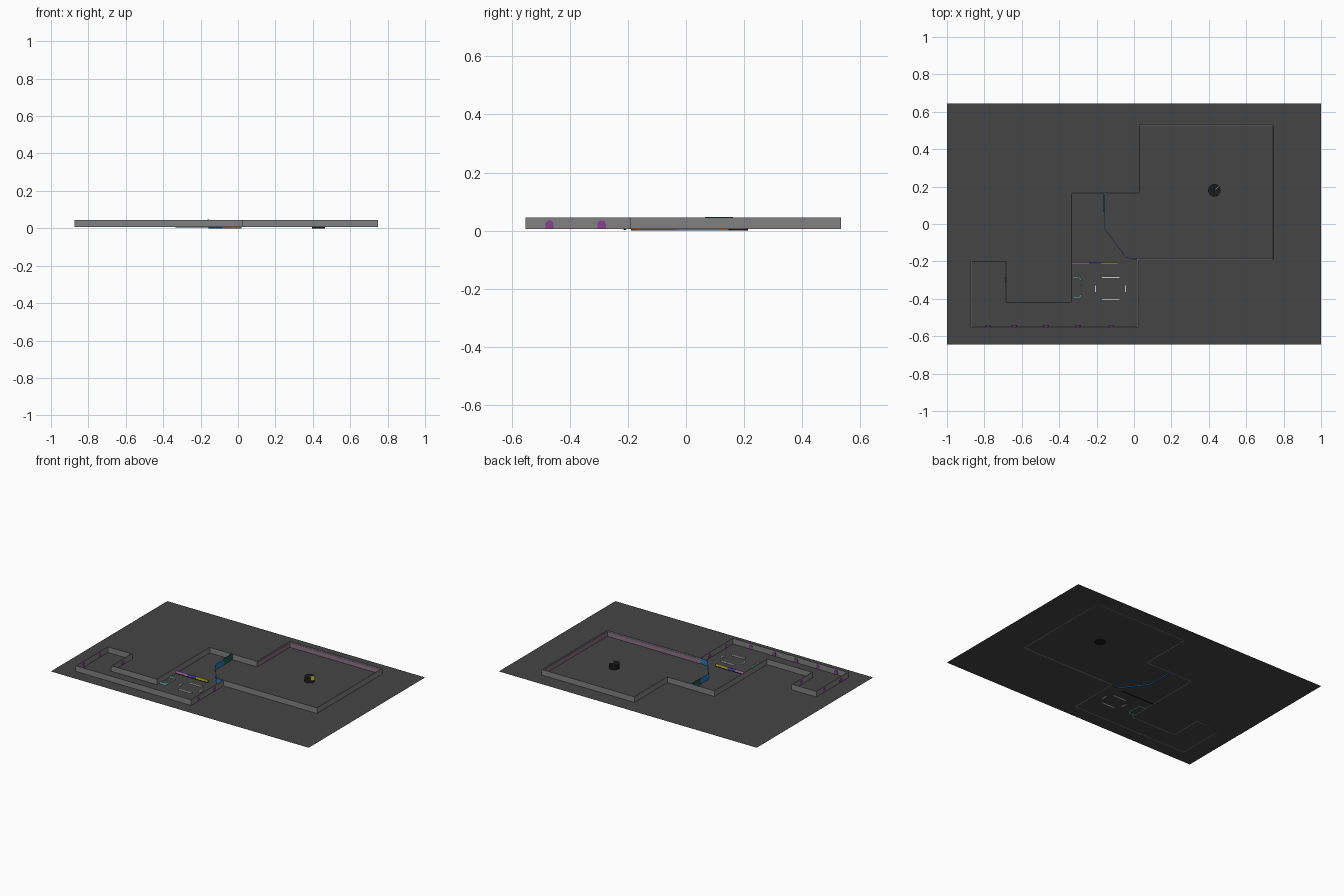
import bpy, bmesh, math
from mathutils import Vector

if "Cube" in bpy.data.objects:
    bpy.data.objects.remove(bpy.data.objects["Cube"])

G = 0.006   # floor level
H = 0.045   # wall top


def mat(name, r, g, b):
    m = bpy.data.materials.new(name)
    m.diffuse_color = (r, g, b, 1)
    m.use_nodes = True
    m.node_tree.nodes["Principled BSDF"].inputs["Base Color"].default_value = m.diffuse_color
    return m


FLOOR = mat("floor_grey", 0.06, 0.06, 0.06)
WALL = mat("wall_grey", 0.22, 0.22, 0.22)
LINING = mat("lining_mauve", 0.26, 0.17, 0.22)
BLUE = mat("blue", 0.02, 0.2, 0.55)
DOOR = mat("dark_teal", 0.02, 0.09, 0.1)
BLACK = mat("black", 0.01, 0.01, 0.01)
YELLOW = mat("yellow", 0.6, 0.5, 0.03)
VIOLET = mat("violet", 0.12, 0.08, 0.55)
PINK = mat("pink", 0.6, 0.25, 0.55)
PURPLE = mat("purple", 0.25, 0.05, 0.28)
TEAL = mat("teal", 0.25, 0.6, 0.5)
WHITE = mat("white", 0.65, 0.65, 0.65)


def finish(name, bm, m):
    bmesh.ops.recalc_face_normals(bm, faces=bm.faces)
    me = bpy.data.meshes.new(name)
    bm.to_mesh(me)
    bm.free()
    ob = bpy.data.objects.new(name, me)
    me.materials.append(m)
    bpy.context.collection.objects.link(ob)
    return ob


def prism(name, pts, z0, z1, m):
    """Extrude a flat outline upwards."""
    bm = bmesh.new()
    f = bm.faces.new([bm.verts.new((x, y, z0)) for x, y in pts])
    r = bmesh.ops.extrude_face_region(bm, geom=[f])
    vs = [v for v in r["geom"] if isinstance(v, bmesh.types.BMVert)]
    bmesh.ops.translate(bm, verts=vs, vec=(0, 0, z1 - z0))
    return finish(name, bm, m)


def box(name, x0, x1, y0, y1, z0, z1, m):
    return prism(name, [(x0, y0), (x1, y0), (x1, y1), (x0, y1)], z0, z1, m)


def ribbon(name, pts, z0, z1, t, m, closed=False):
    """Upright wall of thickness t along a path, with mitred corners."""
    p = [Vector(q) for q in pts]
    n = len(p)
    bm = bmesh.new()
    rings = []
    for i in range(n):
        a = p[i - 1] if closed or i else None
        b = p[(i + 1) % n] if closed or i < n - 1 else None
        d1 = (p[i] - a).normalized() if a is not None else None
        d2 = (b - p[i]).normalized() if b is not None else None
        d1, d2 = d1 or d2, d2 or d1
        n1, n2 = Vector((-d1.y, d1.x)), Vector((-d2.y, d2.x))
        off = (n1 + n2) * (t / 2 / (1 + n1.dot(n2)))
        l, r = p[i] + off, p[i] - off
        rings.append([bm.verts.new((*l, z0)), bm.verts.new((*r, z0)),
                      bm.verts.new((*r, z1)), bm.verts.new((*l, z1))])
    for i in range(n if closed else n - 1):
        a, b = rings[i], rings[(i + 1) % n]
        for k in range(4):
            bm.faces.new((a[k], a[(k + 1) % 4], b[(k + 1) % 4], b[k]))
    if not closed:
        bm.faces.new(rings[0])
        bm.faces.new(rings[-1])
    return finish(name, bm, m)


def arc(cx, cy, r, a0, a1, n=6):
    return [(cx + r * math.cos(math.radians(a0 + (a1 - a0) * i / n)),
             cy + r * math.sin(math.radians(a0 + (a1 - a0) * i / n))) for i in range(n + 1)]


# Floor sheet
bm = bmesh.new()
bm.faces.new([bm.verts.new((x, y, G)) for x, y in
              [(-1, -0.645), (1, -0.645), (1, 0.645), (-1, 0.645)]])
finish("floor", bm, FLOOR)

# Outer wall around all rooms
outline = [(-0.87, -0.2), (-0.685, -0.2), (-0.685, -0.42), (-0.335, -0.42),
           (-0.335, 0.165), (0.03, 0.165), (0.03, 0.53), (0.745, 0.53),
           (0.745, -0.19), (0.02, -0.19), (0.02, -0.55), (-0.87, -0.55)]
ribbon("outer_wall", outline, G, H, 0.006, WALL, closed=True)

# Lining on the inside of the large room
ribbon("room_lining", [(0.035, 0.165), (0.035, 0.525), (0.74, 0.525),
                       (0.74, -0.185), (0.02, -0.185)], G, H - 0.008, 0.002, LINING)

# Blue curved partition and the door block beside it
ribbon("curved_partition",
       [(-0.157, 0.163), (-0.157, -0.01)] + arc(-0.107, -0.01, 0.05, 195, 215, 2)
       + arc(-0.012, -0.137, 0.05, 220, 270, 4) + [(0.018, -0.187)],
       0.0, H - 0.002, 0.003, BLUE)
box("door_block", -0.163, -0.155, 0.065, 0.162, G, 0.047, DOOR)

# Three-coloured counter
box("counter_base", -0.335, -0.085, -0.215, -0.206, 0.003, 0.01, BLACK)
for nm, x0, x1, m in [("pink", -0.335, -0.24, PINK), ("violet", -0.24, -0.175, VIOLET),
                      ("yellow", -0.175, -0.085, YELLOW)]:
    box("counter_" + nm, x0, x1, -0.214, -0.207, 0.01, 0.025, m)

# White benches in a rectangle
for s in (-1, 1):
    y = -0.345 + s * 0.058
    box("long_bench", -0.175, -0.075, y - 0.005, y + 0.005, G, 0.015, WHITE)
    x = -0.125 + s * 0.08
    box("short_bench", x - 0.005, x + 0.005, -0.365, -0.325, G, 0.015, WHITE)

# Teal seating with rounded corners
for s in (-1, 1):
    cy = -0.34
    path = [(-0.33, cy + s * 0.055)] + [(x, cy + s * y) for x, y in arc(-0.303, 0.035, 0.02, 90, 0)]
    ribbon("corner_seat", path + [(-0.283, cy + s * 0.03)], G, 0.018, 0.007, TEAL)
    ribbon("middle_seat", [(-0.283, cy + s * 0.024), (-0.283, cy + s * 0.004)],
           G, 0.018, 0.007, TEAL)


# Arched panels set in the corridor walls
def arch(x, y, along_x):
    prof = [(-0.014, G + 0.002)] + [(0.014, G + 0.002)] + arc(0, 0.022, 0.014, 0, 180, 8)
    bm = bmesh.new()
    f = bm.faces.new([bm.verts.new((x + u, y - 0.004, z) if along_x else (x - 0.004, y + u, z))
                      for u, z in prof])
    r = bmesh.ops.extrude_face_region(bm, geom=[f])
    vs = [v for v in r["geom"] if isinstance(v, bmesh.types.BMVert)]
    bmesh.ops.translate(bm, verts=vs, vec=(0, 0.008, 0) if along_x else (0.008, 0, 0))
    finish("arched_panel", bm, PURPLE)


for x in (-0.87, 0.02):
    for y in (-0.47, -0.29):
        arch(x, y, False)
arch(-0.685, -0.3, False)
for x in (-0.78, -0.64, -0.47, -0.3, -0.12):
    arch(x, -0.548, True)   # inner side of the front wall

# Round kiosk with a wedge opening towards +x
cx, cy, r = 0.43, 0.18, 0.034
prism("kiosk_base", arc(cx, cy, r, 0, 337.5, 15), 0.0, 0.009, BLACK)
prism("kiosk_drum", [(cx, cy)] + arc(cx, cy, r, 45, 315, 20), 0.009, 0.04, BLACK)
for s in (-1, 1):
    d = 0.033 * 0.707
    ribbon("kiosk_edge", [(cx + 0.004, cy + s * 0.002), (cx + d, cy + s * (d - 0.002))],
           0.036, 0.041, 0.003, WHITE)
    ribbon("kiosk_panel", [(cx + 0.004, cy + s * 0.002), (cx + d, cy + s * (d - 0.002))],
           0.009, 0.036, 0.003, YELLOW)
